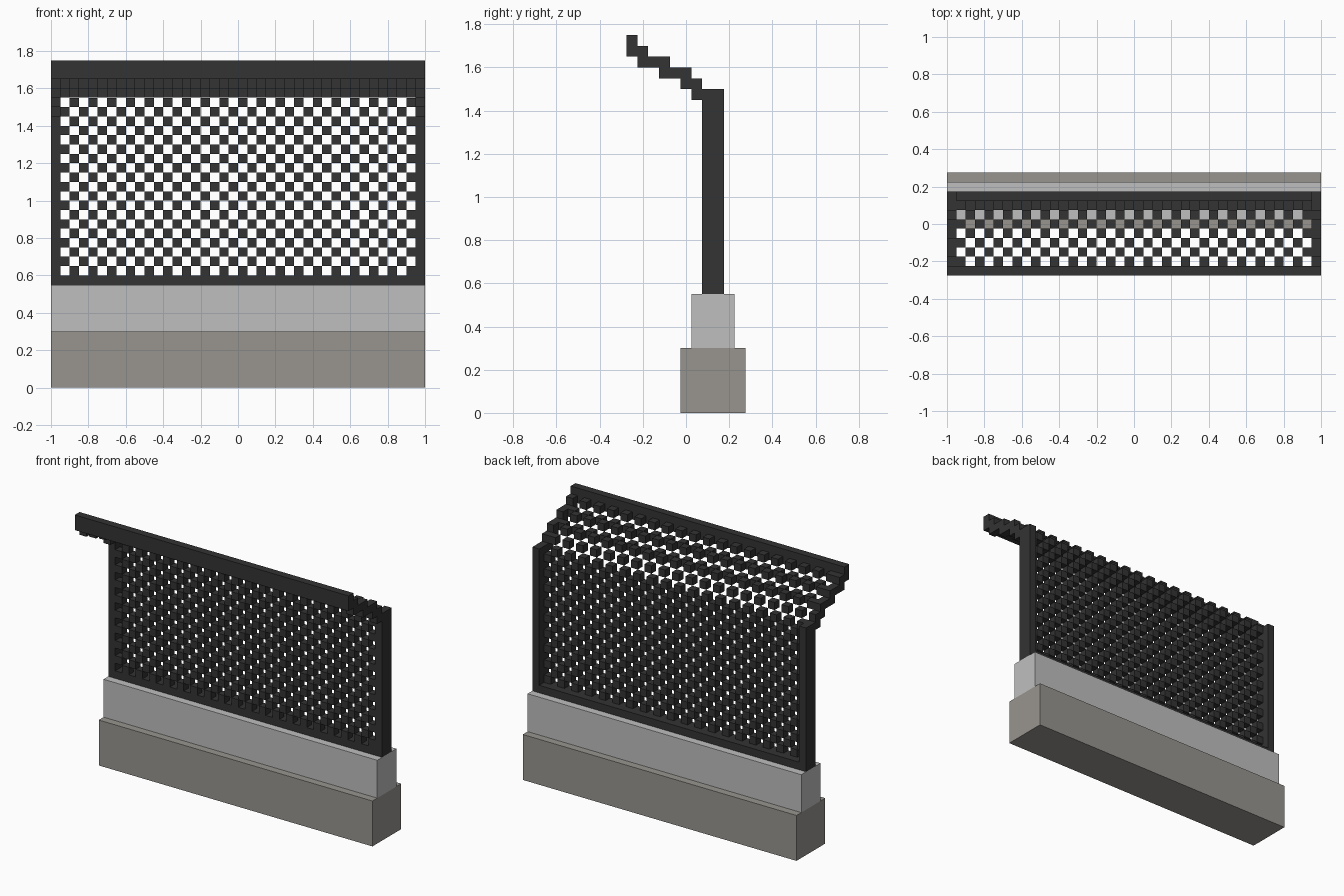
import bpy, bmesh
from mathutils import Matrix, Vector

if "Cube" in bpy.data.objects:
    bpy.data.objects.remove(bpy.data.objects["Cube"])

U = 0.05  # block size


def material(name, rgb):
    m = bpy.data.materials.new(name)
    m.diffuse_color = (*rgb, 1)
    m.use_nodes = True
    m.node_tree.nodes["Principled BSDF"].inputs["Base Color"].default_value = m.diffuse_color
    return m


STONE = material("warm grey stone", (0.314, 0.300, 0.275))
CONCRETE = material("light grey concrete", (0.52, 0.52, 0.52))
IRON = material("dark iron", (0.033, 0.033, 0.033))


def build(name, boxes, mat):
    """One object from boxes given as (x0, x1, y0, y1, z0, z1)."""
    bm = bmesh.new()
    for x0, x1, y0, y1, z0, z1 in boxes:
        mid = Vector((x0 + x1, y0 + y1, z0 + z1)) / 2
        size = Matrix.Diagonal((x1 - x0, y1 - y0, z1 - z0, 1))
        bmesh.ops.create_cube(bm, size=1, matrix=Matrix.Translation(mid) @ size)
    me = bpy.data.meshes.new(name)
    bm.to_mesh(me)
    bm.free()
    me.materials.append(mat)
    ob = bpy.data.objects.new(name, me)
    bpy.context.collection.objects.link(ob)
    return ob


def cell(i, y, z):
    """Single block in lattice column i."""
    x = -0.95 + i * U
    return (x, x + U, y, y + U, z, z + U)


# Footing and low wall
build("footing", [(-1, 1, -0.025, 0.275, 0, 0.3)], STONE)
build("low_wall", [(-1, 1, 0.025, 0.225, 0.3, 0.55)], CONCRETE)

# Fence frame: bottom rail and two posts
build("bottom_rail", [(-0.95, 0.95, 0.075, 0.175, 0.55, 0.6)], IRON)
for side, x in (("left", -1), ("right", 0.95)):
    build(side + "_post", [(x, x + U, 0.075, 0.175, 0.55, 1.5)], IRON)

# Upright chequered mesh, flush with the front of the frame
build("fence_mesh",
      [cell(i, 0.075, 0.6 + r * U) for r in range(18) for i in range(38) if (i + r) % 2],
      IRON)

# Forward-leaning top: (bottom, top) of the stepped end arms, from the post forward
steps = [(1.45, 1.55), (1.5, 1.6), (1.55, 1.6), (1.55, 1.65), (1.6, 1.65), (1.6, 1.7)]
for side, x in (("left", -1), ("right", 0.95)):
    build(side + "_arm",
          [(x, x + U, 0.025 - n * U, 0.075 - n * U, lo, hi) for n, (lo, hi) in enumerate(steps)],
          IRON)

# Chequered mesh between the arms, one block thick at the top of each step
build("overhang_mesh",
      [cell(i, 0.025 - n * U, hi - U) for n, (lo, hi) in enumerate(steps)
       for i in range(38) if (i + n) % 2],
      IRON)

# Front edge bar
build("top_bar", [(-1, 1, -0.275, -0.225, 1.65, 1.75)], IRON)
